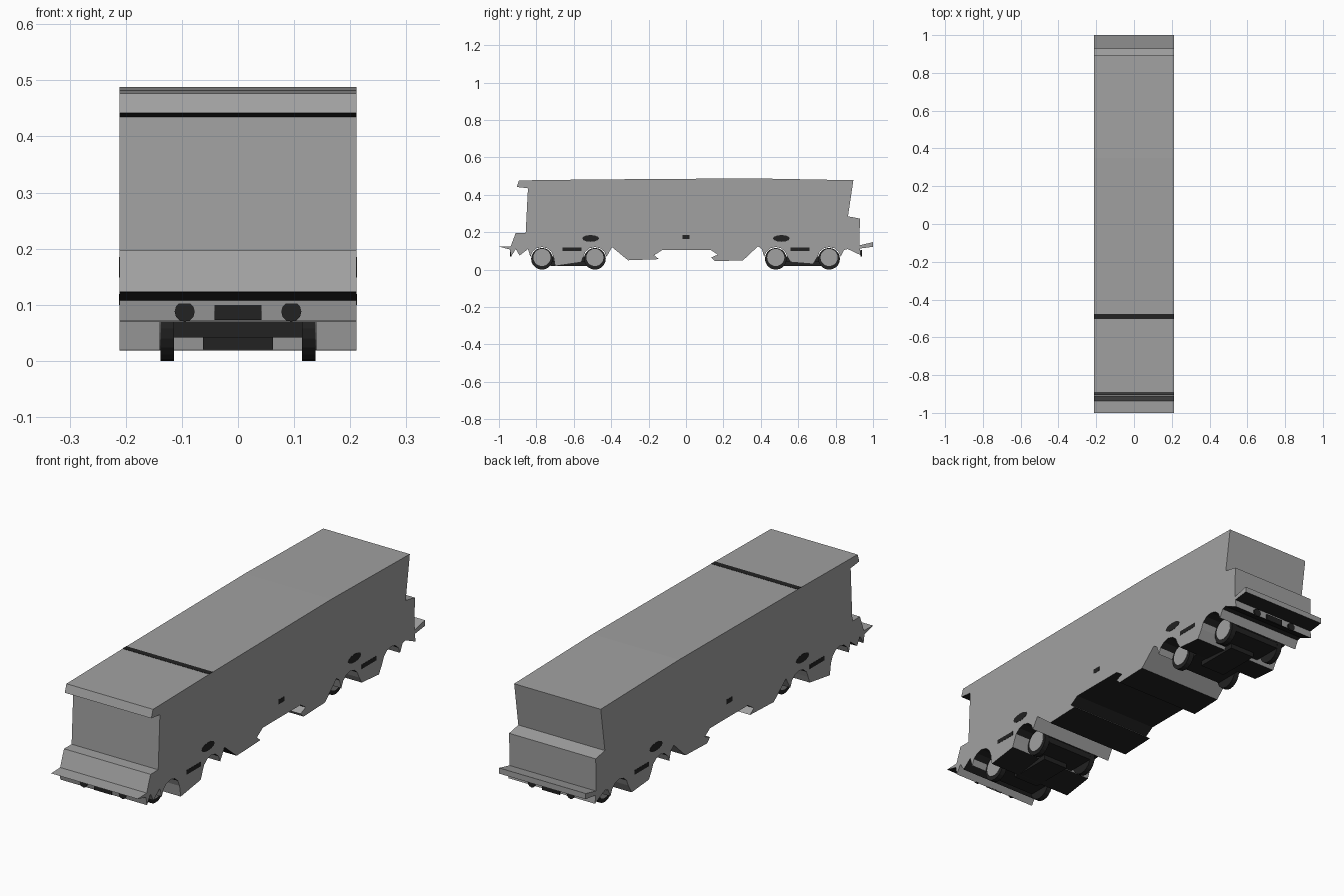
import bpy, bmesh, math
from mathutils import Matrix

if "Cube" in bpy.data.objects:
    bpy.data.objects.remove(bpy.data.objects["Cube"])

HALF = 0.211          # half width of the car
WHEEL_Y = (-0.77, -0.487, 0.48, 0.765)
WHEEL_Z, WHEEL_R = 0.058, 0.058


def material(name, value):
    m = bpy.data.materials.new(name)
    m.diffuse_color = (value, value, value, 1)
    m.use_nodes = True
    m.node_tree.nodes["Principled BSDF"].inputs["Base Color"].default_value = m.diffuse_color
    return m


GREY = material("body grey", 0.355)
DARK = material("running gear dark", 0.016)


def finish(name, bm, mat):
    bmesh.ops.recalc_face_normals(bm, faces=bm.faces)
    me = bpy.data.meshes.new(name)
    bm.to_mesh(me)
    bm.free()
    me.materials.append(mat)
    ob = bpy.data.objects.new(name, me)
    bpy.context.collection.objects.link(ob)
    return ob


def extrude_profile(name, pts, x0, x1, mat):
    """Extrude a (y, z) outline across x."""
    bm = bmesh.new()
    face = bm.faces.new([bm.verts.new((x0, y, z)) for y, z in pts])
    out = bmesh.ops.extrude_face_region(bm, geom=[face])
    moved = [g for g in out["geom"] if isinstance(g, bmesh.types.BMVert)]
    bmesh.ops.translate(bm, verts=moved, vec=(x1 - x0, 0, 0))
    bmesh.ops.triangulate(bm, faces=[f for f in bm.faces if len(f.verts) > 4])
    return finish(name, bm, mat)


def box(name, lo, hi, mat):
    return extrude_profile(name, [(lo[1], lo[2]), (hi[1], lo[2]), (hi[1], hi[2]), (lo[1], hi[2])],
                           lo[0], hi[0], mat)


def cylinder(name, centre, radius, depth, mat, axis="Y", sides=20):
    """Cylinder lying along x (axis Y rotation) or along y (axis X rotation)."""
    bm = bmesh.new()
    bmesh.ops.create_cone(bm, cap_ends=True, segments=sides, radius1=radius, radius2=radius, depth=depth,
                          matrix=Matrix.Translation(centre) @ Matrix.Rotation(math.pi / 2, 4, axis))
    return finish(name, bm, mat)


def arch(cy, r=0.063, n=6):
    """Wheel arch, running from the +y side to the -y side."""
    angles = [math.radians(10 + 160 * i / n) for i in range(n + 1)]
    return [(cy + r * math.cos(a), WHEEL_Z + r * math.sin(a)) for a in angles]


# body shell: roof and rear end, then the underside towards the front, then the front end
roof_and_rear = [(-0.893, 0.477), (-0.51, 0.482), (0.35, 0.488), (0.895, 0.478), (0.866, 0.285),
                 (0.93, 0.273), (0.927, 0.13), (1.0, 0.147), (1.0, 0.122), (0.93, 0.113),
                 (0.935, 0.077), (0.865, 0.11), (0.845, 0.105)]
middle = [(0.405, 0.11), (0.385, 0.125), (0.305, 0.05), (0.155, 0.045), (0.134, 0.065), (0.17, 0.08),
          (0.134, 0.104), (-0.128, 0.104), (-0.17, 0.077), (-0.145, 0.056), (-0.31, 0.05), (-0.395, 0.12)]
front = [(-0.845, 0.11), (-0.89, 0.075), (-0.91, 0.11), (-0.935, 0.071), (-0.942, 0.108), (-1.0, 0.123),
         (-0.937, 0.125), (-0.91, 0.197), (-0.857, 0.197), (-0.845, 0.435), (-0.905, 0.442)]
outline = (roof_and_rear + arch(WHEEL_Y[3]) + [(0.68, 0.03), (0.56, 0.04)] + arch(WHEEL_Y[2]) + middle
           + arch(WHEEL_Y[1]) + [(-0.56, 0.04), (-0.70, 0.019)] + arch(WHEEL_Y[0]) + front)
body = extrude_profile("car_body", outline, -HALF, HALF, GREY)

# underside of the body is dark
body.data.materials.append(DARK)
for p in body.data.polygons:
    if p.normal.z < -0.75:
        p.material_index = 1

# wheelsets
for i, y in enumerate(WHEEL_Y):
    cylinder(f"axle_{i}", (0, y, WHEEL_Z), 0.014, 0.24, DARK, sides=10)
    for s in (-1, 1):
        cylinder(f"wheel_{i}_{s}", (s * 0.1265, y, WHEEL_Z), WHEEL_R, 0.024, DARK)
        cylinder(f"wheel_face_{i}_{s}", (s * 0.139, y, WHEEL_Z + 0.007), 0.046, 0.002, GREY)

# bogie frames and their side marks
for s in (-1, 1):
    c = s * 0.625
    box(f"bogie_frame_{s}", (-0.115, c - 0.195, 0.042), (0.115, c + 0.195, 0.07), DARK)
    box(f"bogie_centre_{s}", (-0.062, c - 0.1, 0.02), (0.062, c + 0.1, 0.05), DARK)
    for side in (-1, 1):
        x = side * HALF
        box(f"bogie_mark_{s}_{side}", (x - 0.001, s * 0.61 - 0.05, 0.1),
            (x + 0.001, s * 0.61 + 0.05, 0.119), DARK)
        mark = cylinder(f"side_mark_{s}_{side}", (0, 0, 0), 1, 0.002, DARK, sides=12)
        mark.scale = (1, 0.045, 0.018)
        mark.location = (x, s * 0.51, 0.167)

# small centre marks on both sides
for side in (-1, 1):
    x = side * HALF
    box(f"centre_mark_{side}", (x - 0.001, -0.02, 0.165), (x + 0.001, 0.02, 0.185), DARK)

# dark seam across the roof
box("roof_seam", (-HALF, -0.502, 0.4815), (HALF, -0.476, 0.4832), DARK)

# coupler plates and buffer plates on both ends
for s in (-1, 1):
    y = s * 0.937
    y0, y1 = y - 0.004, y + 0.004
    box(f"coupler_{s}", (-0.042, y0, 0.073), (0.042, y1, 0.1), DARK)
    for side in (-1, 1):
        cylinder(f"buffer_{s}_{side}", (side * 0.095, y, 0.088), 0.018, 0.008, DARK, axis="X", sides=12)
